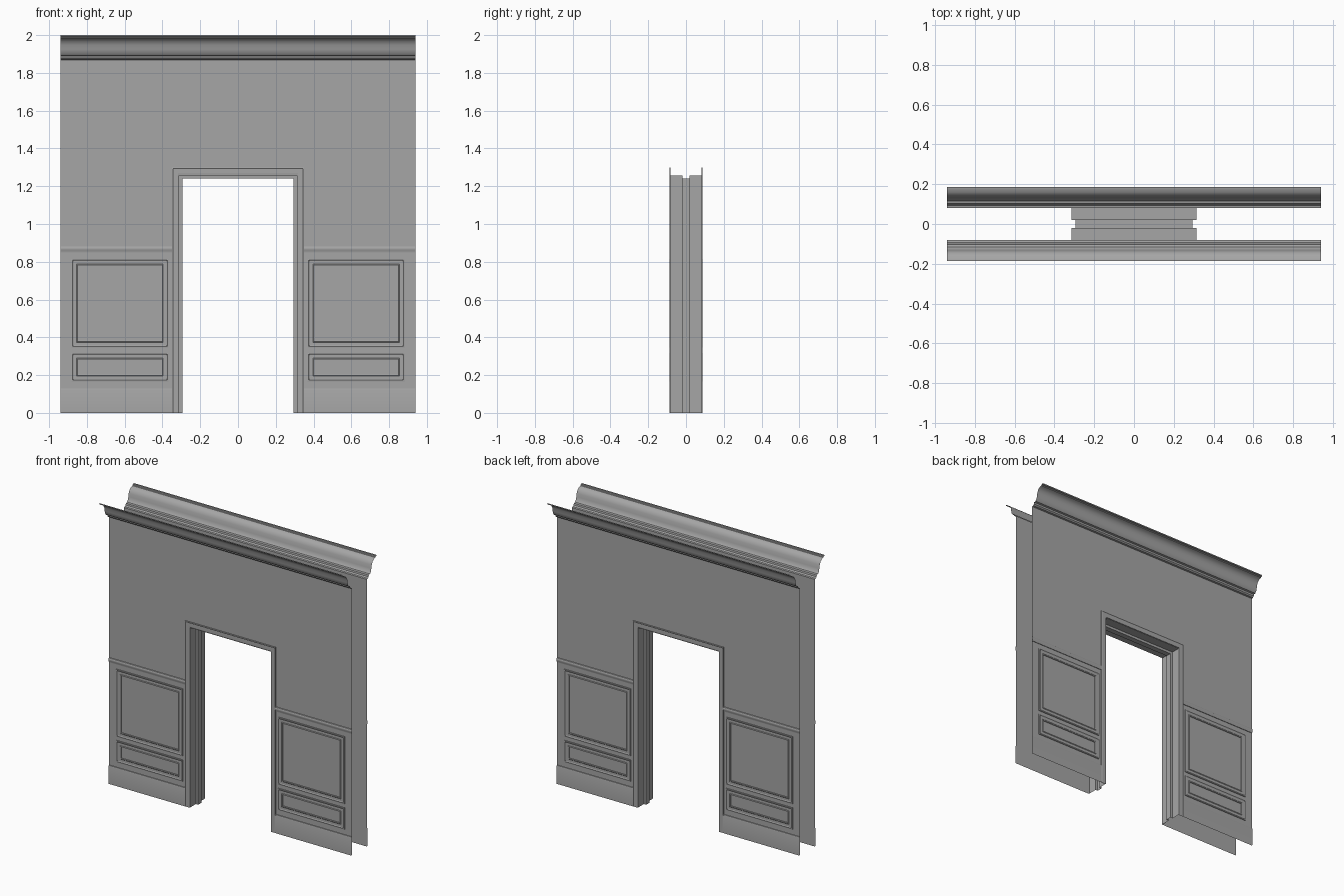
import bpy, bmesh
from mathutils import Vector

cube = bpy.data.objects.get("Cube")
if cube:
    bpy.data.objects.remove(cube, do_unlink=True)

mat = bpy.data.materials.new("grey_paint")
mat.use_nodes = True
GREY = (0.38, 0.38, 0.38, 1)
mat.diffuse_color = GREY
bsdf = mat.node_tree.nodes["Principled BSDF"]
bsdf.inputs["Base Color"].default_value = GREY
bsdf.inputs["Roughness"].default_value = 0.8

HALF = 0.94       # half the wall length
WALL = 0.081      # distance of each wall sheet from the centre plane
JAMB = 0.313      # half width of the opening
HEAD = 1.258      # height of the opening
CASING = 0.349    # outer half width of the casing
CROWN = 1.868     # underside of the cornice


def loft(name, rings, outward, closed=False, smooth=False):
    """Bridge successive rings of points; outward(face) > 0 means the face is turned right."""
    bm = bmesh.new()
    rows = [[bm.verts.new(p) for p in ring] for ring in rings]
    n = len(rows[0])
    for a, b in zip(rows, rows[1:]):
        for i in range(n if closed else n - 1):
            j = (i + 1) % n
            bm.faces.new((a[i], a[j], b[j], b[i]))
    bm.normal_update()
    if sum(outward(f) * f.calc_area() for f in bm.faces) < 0:
        bmesh.ops.reverse_faces(bm, faces=bm.faces[:])
    mesh = bpy.data.meshes.new(name)
    bm.to_mesh(mesh)
    bm.free()
    mesh.materials.append(mat)
    obj = bpy.data.objects.new(name, mesh)
    bpy.context.collection.objects.link(obj)
    if smooth:
        bpy.ops.object.select_all(action='DESELECT')
        obj.select_set(True)
        bpy.context.view_layer.objects.active = obj
        bpy.ops.object.shade_smooth_by_angle(angle=0.5)
    return obj


def arch(half, top, y):
    return [(-half, y, 0), (-half, y, top), (half, y, top), (half, y, 0)]


def rect(x0, x1, z0, z1, inset, y):
    x0, x1, z0, z1 = x0 + inset, x1 - inset, z0 + inset, z1 - inset
    return [(x0, y, z0), (x1, y, z0), (x1, y, z1), (x0, y, z1)]


def to_opening(f):
    return f.normal.dot(Vector((0, 0, 0.6)) - f.calc_center_median())


# Profiles as (projection from wall, height)
cornice = [(0, 0), (.012, .002), (.02, .01), (.022, .022), (.035, .025), (.045, .037),
           (.05, .057), (.054, .08), (.063, .1), (.078, .112), (.094, .117),
           (.096, .122), (.105, .124), (.105, .132)]
chair_rail = [(0, .85), (.004, .85), (.005, .858), (.008, .864), (.008, .874),
              (.005, .88), (0, .882)]
baseboard = [(.006, 0), (.006, .122), (.004, .129), (0, .13)]
# Ring profiles as (inset, projection)
panel_moulding = [(0, 0), (0, .005), (.006, .006), (.012, .003), (.028, .003),
                  (.032, .006), (.037, .005), (.037, 0)]
casing = [(0, 0), (0, .006), (.004, .007), (.008, .005), (.031, .005), (.036, .004), (.036, 0)]

for s, side in ((-1, "front"), (1, "back")):
    def face_out(f, s=s):
        return f.normal.y * s

    def extrude(name, profile, x0, x1, base=0):
        rings = [[(x, s * (WALL + d), base + z) for x in (x0, x1)] for d, z in profile]
        loft(name, rings, face_out, smooth=True)

    # Wall sheet around the doorway, cornice and casing
    loft(side + "_wall", [arch(JAMB, HEAD, s * WALL), arch(HALF, CROWN, s * WALL)], face_out)
    extrude(side + "_cornice", cornice, -HALF, HALF, CROWN)
    loft(side + "_casing",
         [arch(CASING - i, HEAD + CASING - JAMB - i + .004, s * (WALL + d)) for i, d in casing],
         face_out)

    # Wainscot on either side of the doorway
    for m, hand in ((-1, "right"), (1, "left")):
        tag = side + "_" + hand
        extrude(tag + "_chair_rail", chair_rail, m * CASING, m * HALF)
        extrude(tag + "_baseboard", baseboard, m * CASING, m * HALF)
        x0, x1 = sorted((m * .368, m * .883))
        for part, z0, z1 in (("upper", .345, .816), ("lower", .167, .318)):
            rings = [rect(x0, x1, z0, z1, i, s * (WALL + d)) for i, d in panel_moulding]
            loft(tag + "_" + part + "_panel_moulding", rings, face_out, closed=True)

# Door lining with the raised stop along its middle
lining = [(-WALL - .003, 0), (-.019, 0), (-.019, .018), (.019, .018), (.019, 0), (WALL + .003, 0)]
loft("door_lining", [arch(JAMB - d, HEAD - d, y) for y, d in lining], to_opening)
